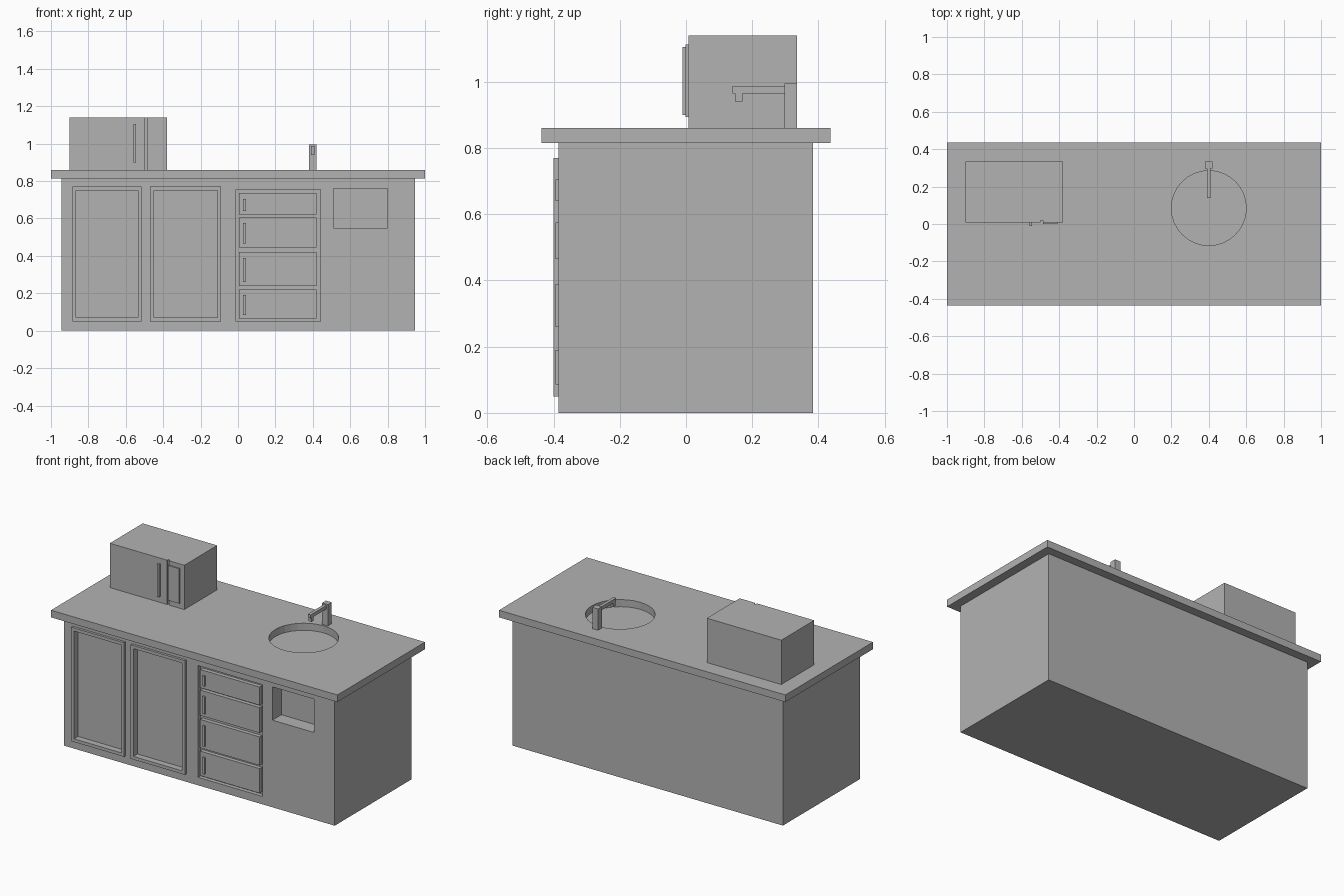
import bpy, bmesh
from mathutils import Matrix

default = bpy.data.objects.get("Cube")
if default:
    bpy.data.objects.remove(default, do_unlink=True)

grey = bpy.data.materials.new("plain grey")
grey.use_nodes = True
grey.diffuse_color = (0.45, 0.45, 0.45, 1)
grey.node_tree.nodes["Principled BSDF"].inputs["Base Color"].default_value = (0.45, 0.45, 0.45, 1)


def finish(name, bm):
    bmesh.ops.recalc_face_normals(bm, faces=bm.faces)
    mesh = bpy.data.meshes.new(name)
    bm.to_mesh(mesh)
    bm.free()
    mesh.materials.append(grey)
    obj = bpy.data.objects.new(name, mesh)
    bpy.context.collection.objects.link(obj)
    return obj


def box(name, x, y, z):
    """Box from (min, max) pairs on each axis."""
    bm = bmesh.new()
    bmesh.ops.create_cube(bm, size=1)
    for v in bm.verts:
        for i, (low, high) in enumerate((x, y, z)):
            v.co[i] = high if v.co[i] > 0 else low
    return finish(name, bm)


def cylinder(name, radius, centre, height):
    bm = bmesh.new()
    bmesh.ops.create_cone(bm, cap_ends=True, segments=32, radius1=radius, radius2=radius,
                          depth=height, matrix=Matrix.Translation(centre))
    return finish(name, bm)


def side_profile(name, x, points):
    """Extrude a (y, z) outline across x."""
    bm = bmesh.new()
    face = bm.faces.new([bm.verts.new((x[0], y, z)) for y, z in points])
    new = bmesh.ops.extrude_face_region(bm, geom=[face])["geom"]
    bmesh.ops.translate(bm, vec=(x[1] - x[0], 0, 0),
                        verts=[g for g in new if isinstance(g, bmesh.types.BMVert)])
    return finish(name, bm)


def cut(cutter, *targets):
    """Subtract the cutter from each target, then discard it."""
    for target in targets:
        mod = target.modifiers.new("cut", "BOOLEAN")
        mod.operation = "DIFFERENCE"
        mod.solver = "EXACT"
        mod.object = cutter
        bpy.context.view_layer.objects.active = target
        bpy.ops.object.modifier_apply(modifier=mod.name)
    bpy.data.objects.remove(cutter, do_unlink=True)


FRONT = -0.385

# Cabinet and worktop with a round basin opening
cabinet = box("cabinet", (-0.945, 0.945), (FRONT, 0.383), (0, 0.815))
worktop = box("worktop", (-1, 1), (-0.437, 0.437), (0.815, 0.86))
cut(cylinder("basin_cutter", 0.2, (0.4, 0.085, 0.87), 0.11), worktop)

# Cupboard doors: raised rims around sunken panels
for side, left, right in (("right", -0.885, -0.515), ("left", -0.47, -0.09)):
    rim = box(side + "_door_rim", (left, right), (-0.40, FRONT), (0.05, 0.77))
    cut(box("door_cutter", (left + 0.02, right - 0.02), (-0.5, -0.36), (0.07, 0.75)), rim, cabinet)

# Sunken drawer bay and open niche
cut(box("bay_cutter", (-0.01, 0.44), (-0.5, -0.36), (0.05, 0.755)), cabinet)
cut(box("niche_cutter", (0.51, 0.80), (-0.5, -0.295), (0.55, 0.76)), cabinet)

# Drawers with upright handles near one edge
for i, (low, high) in enumerate(((0.065, 0.22), (0.24, 0.42), (0.445, 0.605), (0.62, 0.735))):
    box(f"drawer_{i + 1}", (0.005, 0.42), (FRONT, -0.36), (low, high))
    box(f"drawer_handle_{i + 1}", (0.027, 0.042), (-0.394, FRONT), (low + 0.02, high - 0.03))

# Microwave oven with a groove beside its door
oven = box("oven_body", (-0.90, -0.38), (0.007, 0.335), (0.86, 1.14))
cut(box("groove_cutter", (-0.50, -0.487), (-0.1, 0.018), (0.8, 1.2)), oven)
box("oven_handle", (-0.56, -0.545), (-0.01, 0.007), (0.90, 1.105))
box("oven_control_panel", (-0.487, -0.41), (-0.001, 0.007), (0.893, 1.113))

# Tap
box("tap_post", (0.38, 0.42), (0.297, 0.335), (0.86, 0.995))
side_profile("tap_spout", (0.39, 0.41), (
    (0.297, 0.987), (0.14, 0.987), (0.14, 0.965), (0.148, 0.965),
    (0.148, 0.94), (0.17, 0.94), (0.17, 0.965), (0.297, 0.965)))
